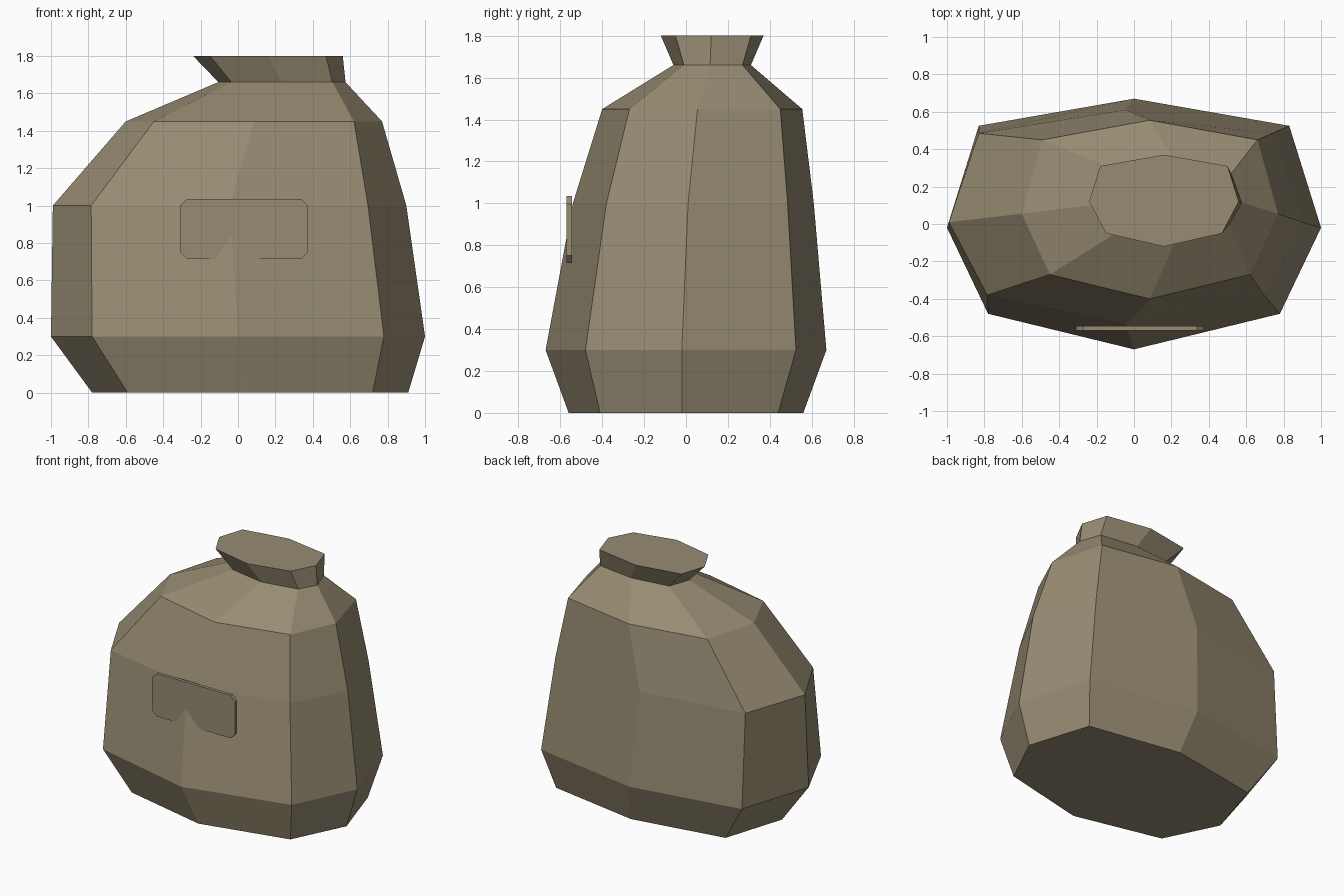
import bpy
import bmesh

cube = bpy.data.objects.get("Cube")
if cube:
    bpy.data.objects.remove(cube, do_unlink=True)

# Burlap colour
burlap = bpy.data.materials.new("burlap")
burlap.use_nodes = True
colour = (0.31, 0.26, 0.17, 1)
burlap.diffuse_color = colour
burlap.node_tree.nodes["Principled BSDF"].inputs["Base Color"].default_value = colour


def finish(name, bm):
    """Turn a bmesh into a flat-shaded object with outward normals."""
    mesh = bpy.data.meshes.new(name)
    bm.to_mesh(mesh)
    bm.free()
    mesh.materials.append(burlap)
    obj = bpy.data.objects.new(name, mesh)
    bpy.context.collection.objects.link(obj)
    return obj


def ring(z, centre, widths, depths):
    """Eight-sided section: half widths of side, front and back corners;
    depths of front, front corner, side, back corner and back."""
    side, front, back = widths
    y_front, y_fc, y_side, y_bc, y_back = depths
    half = [(front, y_fc), (side, y_side), (back, y_bc)]
    points = [(0, y_front)] + half + [(0, y_back)]
    points += [(-x, y) for x, y in reversed(half)]
    return [(centre + x, y, z) for x, y in points]


def loft(name, rings, cap_bottom, cap_top):
    bm = bmesh.new()
    loops = [[bm.verts.new(p) for p in r] for r in rings]
    for low, high in zip(loops, loops[1:]):
        count = len(low)
        for i in range(count):
            j = (i + 1) % count
            bm.faces.new((low[i], low[j], high[j], high[i]))
    if cap_bottom:
        bm.faces.new(reversed(loops[0]))
    if cap_top:
        bm.faces.new(loops[-1])
    return finish(name, bm)


# Sections from the base up to the flared mouth
base = ring(0, .065, (.845, .655, .70), (-.56, -.41, -.02, .44, .56))
belly = ring(.3, 0, (1, .78, .83), (-.67, -.48, -.02, .525, .67))
chest = ring(1, -.045, (.945, .74, .785), (-.54, -.38, .01, .485, .61))
shoulder = ring(1.45, .085, (.685, .535, .575), (-.4, -.27, .055, .45, .555))
neck = ring(1.66, .235, (.34, .27, .285), (-.06, -.01, .115, .27, .31))
mouth = ring(1.8, .16, (.4, .31, .34), (-.12, -.05, .12, .31, .37))

loft("sack_body", [base, belly, chest, shoulder, neck], True, False)
loft("gathered_top", [neck, mouth], False, True)


# Front label plate with clipped corners, partly sunk into the belly
def clipped_plate(y, left, right, bottom, top, cut):
    return [(left + cut, y, bottom), (right - cut, y, bottom),
            (right, y, bottom + cut), (right, y, top - cut),
            (right - cut, y, top), (left + cut, y, top),
            (left, y, top - cut), (left, y, bottom + cut)]


extent = (-.31, .375, .715, 1.035, .037)
back_face = clipped_plate(-.545, *extent)
front_face = clipped_plate(-.57, *extent)
loft("label_plate", [back_face, front_face], True, True)
